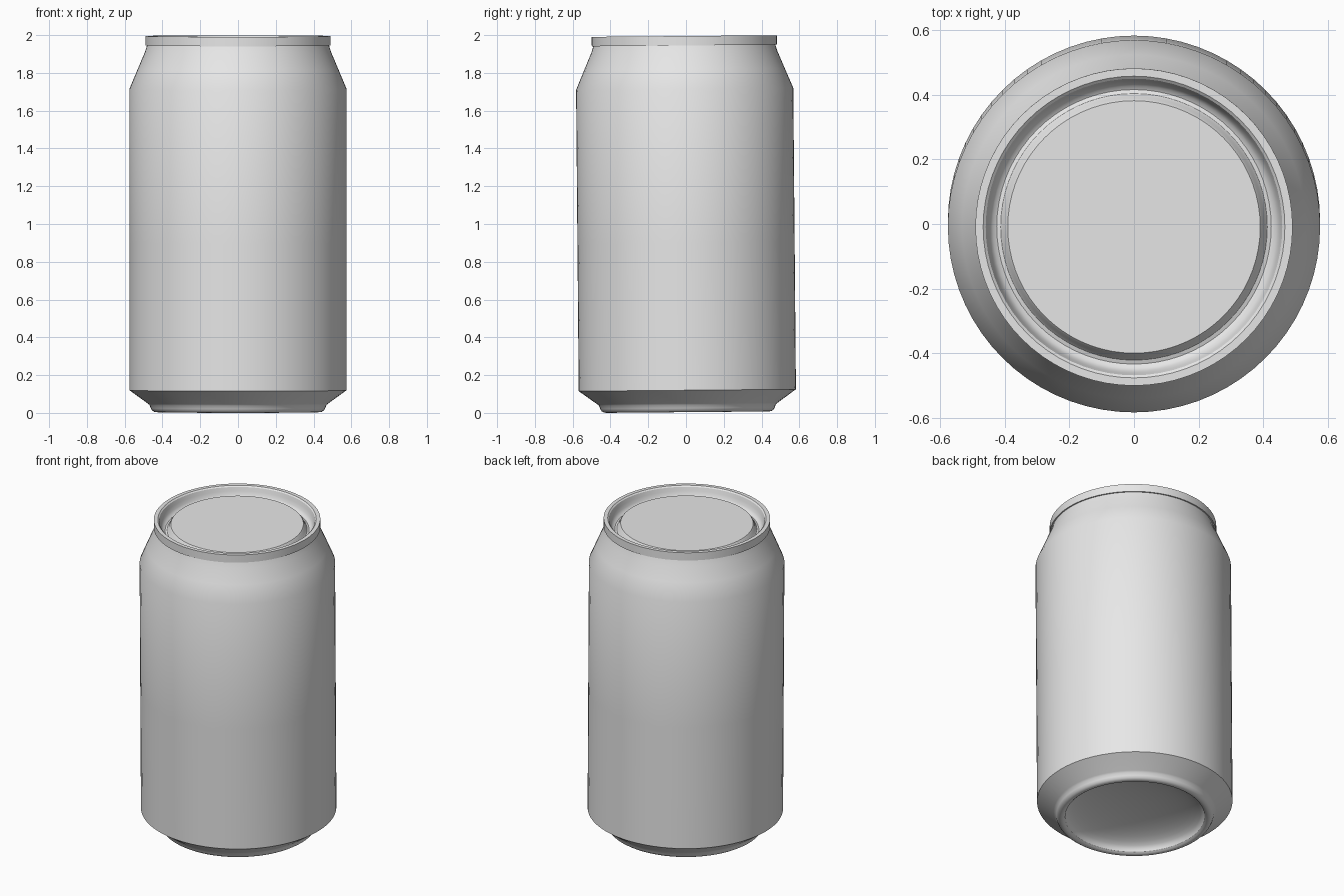
import bpy, bmesh, math

SEGMENTS = 72
TILT = math.radians(0.5)   # the can leans very slightly forward

old = bpy.data.objects.get("Cube")
if old:
    bpy.data.objects.remove(old, do_unlink=True)

metal = bpy.data.materials.new("light grey metal")
metal.use_nodes = True
GREY = (0.8, 0.8, 0.8, 1)
metal.diffuse_color = GREY
metal.node_tree.nodes["Principled BSDF"].inputs["Base Color"].default_value = GREY


def lathe(name, profile):
    """Spin a (radius, height) profile, listed from bottom to top, around z."""
    bm = bmesh.new()
    verts = [bm.verts.new((r, 0, z)) for r, z in profile]
    edges = [bm.edges.new(pair) for pair in zip(verts, verts[1:])]
    bmesh.ops.spin(bm, geom=verts + edges, cent=(0, 0, 0), axis=(0, 0, 1),
                   angle=math.tau, steps=SEGMENTS, use_duplicate=False)
    bmesh.ops.remove_doubles(bm, verts=bm.verts, dist=0.0002)
    bmesh.ops.dissolve_degenerate(bm, edges=bm.edges, dist=0.0001)
    # Turn the open shell so its faces point out, judged by the widest face
    bm.normal_update()
    widest = max(bm.faces, key=lambda f: f.calc_center_median().xy.length)
    if widest.normal.xy.dot(widest.calc_center_median().xy) < 0:
        bmesh.ops.reverse_faces(bm, faces=bm.faces)
    mesh = bpy.data.meshes.new(name)
    bm.to_mesh(mesh)
    bm.free()
    mesh.materials.append(metal)
    obj = bpy.data.objects.new(name, mesh)
    bpy.context.collection.objects.link(obj)
    obj.rotation_euler.x = TILT
    obj.location.y = 0.92 * math.sin(TILT)
    bpy.ops.object.select_all(action='DESELECT')
    obj.select_set(True)
    bpy.context.view_layer.objects.active = obj
    bpy.ops.object.shade_smooth_by_angle(angle=math.radians(32))
    return obj


# Concave dome under the can
dome = [(0.41 * math.sin(a), 0.015 + 0.1 * math.cos(a))
        for a in (math.pi / 2 * i / 10 for i in range(11))]
# Rounded standing ring
foot = [(0.42, 0.007), (0.432, 0.004), (0.444, 0.006), (0.455, 0.013),
        (0.462, 0.025), (0.468, 0.042), (0.478, 0.05)]
# Bevel, straight wall, tapered shoulder and neck
wall = [(0.575, 0.12), (0.575, 0.9), (0.575, 1.715), (0.531, 1.82),
        (0.493, 1.91), (0.482, 1.945)]
lathe("can_body", dome + foot + wall)

# Lid: rolled rim, inner wall, countersunk groove and raised flat panel
lathe("can_lid", [(0.476, 1.945), (0.49, 1.945), (0.49, 1.995), (0.466, 1.995),
                  (0.458, 1.988), (0.452, 1.965), (0.446, 1.943), (0.436, 1.928),
                  (0.424, 1.922), (0.412, 1.926), (0.403, 1.938), (0.397, 1.954),
                  (0.39, 1.963), (0, 1.963)])
